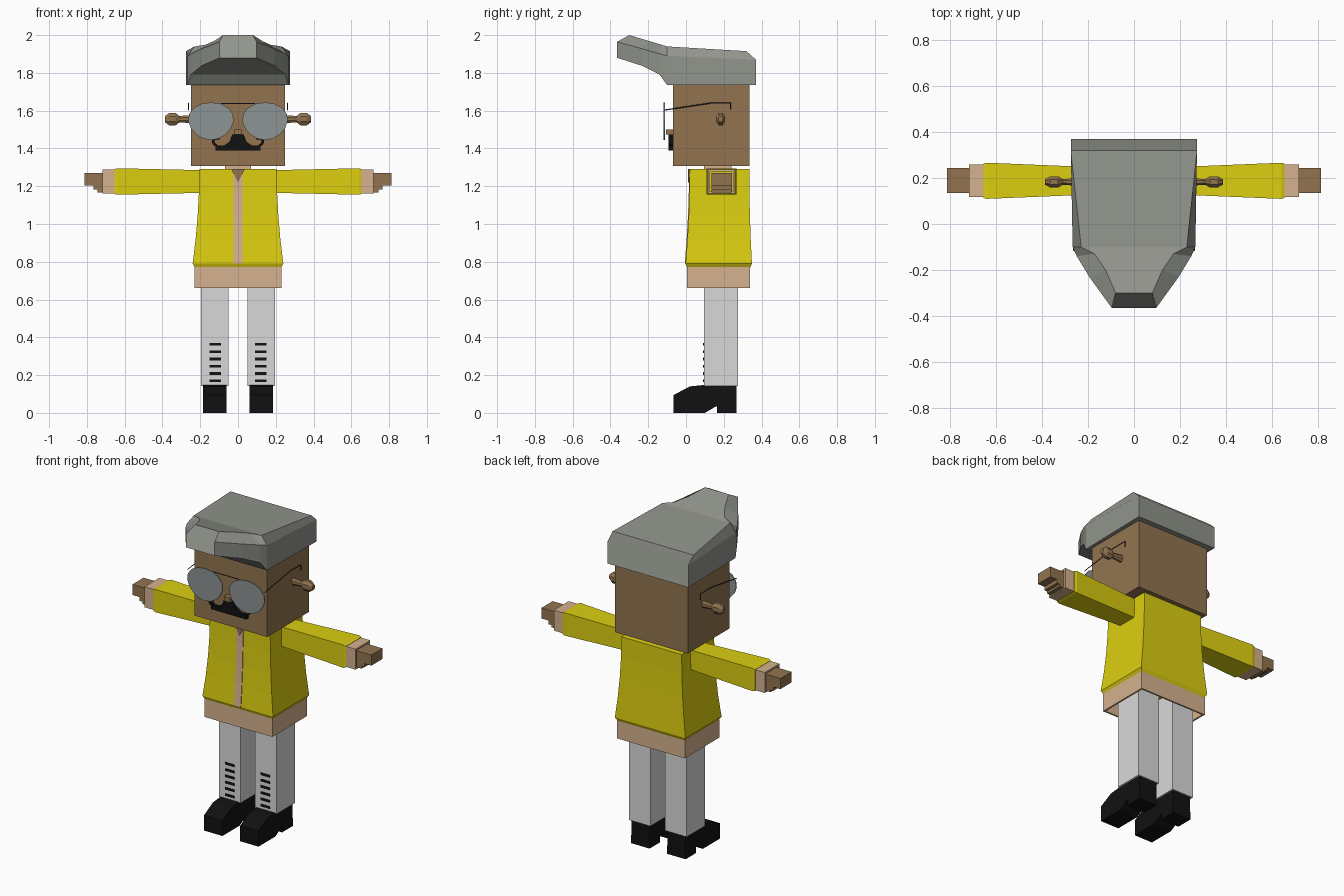
import bpy
import bmesh
from math import cos, sin, pi

default_cube = bpy.data.objects.get("Cube")
if default_cube:
    bpy.data.objects.remove(default_cube, do_unlink=True)


def material(name, *srgb):
    colour = [((channel / 255 + .055) / 1.055) ** 2.4 for channel in srgb] + [1]
    result = bpy.data.materials.new(name)
    result.use_nodes = True
    result.diffuse_color = colour
    shader = result.node_tree.nodes["Principled BSDF"]
    shader.inputs["Base Color"].default_value = colour
    return result


yellow = material("yellow cloth", 220, 206, 16)
tan = material("tan lining", 214, 178, 143)
skin = material("brown skin", 146, 116, 80)
pale = material("pale trousers", 217, 217, 217)
black = material("black", 17, 17, 17)
grey = material("grey hair", 146, 149, 141)
glass = material("lens grey", 141, 147, 148)
metal = material("dark wire", 55, 62, 66)


def add_object(name, data, colour):
    data.materials.append(colour)
    part = bpy.data.objects.new(name, data)
    bpy.context.collection.objects.link(part)
    return part


def loft(name, colour, rings, caps=True):
    """Join equal-length rings of points into one surface."""
    bm = bmesh.new()
    loops = [[bm.verts.new(point) for point in ring] for ring in rings]
    for lower, upper in zip(loops, loops[1:]):
        for i in range(len(lower)):
            bm.faces.new((lower[i - 1], lower[i], upper[i], upper[i - 1]))
    if caps:
        bm.faces.new(loops[0])
        bm.faces.new(loops[-1])
    bmesh.ops.recalc_face_normals(bm, faces=bm.faces)
    mesh = bpy.data.meshes.new(name)
    bm.to_mesh(mesh)
    bm.free()
    return add_object(name, mesh, colour)


def level(z, left, right, front, back):
    """Horizontal rectangle."""
    return [(left, front, z), (right, front, z), (right, back, z), (left, back, z)]


def upright(x, depth, height, y, z):
    """Rectangle facing sideways, centred on y and z."""
    return [(x, y + a * depth / 2, z + b * height / 2)
            for a, b in ((-1, -1), (1, -1), (1, 1), (-1, 1))]


def box(name, colour, left, right, front, back, low, high):
    return loft(name, colour, [level(z, left, right, front, back) for z in (low, high)])


def facing_slab(name, colour, outline, front, back):
    """Front-facing outline given depth."""
    return loft(name, colour, [[(x, y, z) for x, z in outline] for y in (front, back)])


def open_tube(name, colour, rings):
    """Hollow tube with a wall thickness."""
    tube = loft(name, colour, rings, caps=False)
    wall = tube.modifiers.new("wall", "SOLIDIFY")
    wall.thickness = .015


def wire(name, points):
    curve = bpy.data.curves.new(name, "CURVE")
    curve.dimensions = "3D"
    curve.bevel_depth = .003
    curve.bevel_resolution = 0
    line = curve.splines.new("POLY")
    line.points.add(len(points) - 1)
    for target, point in zip(line.points, points):
        target.co = (*point, 1)
    add_object(name, curve, metal)


# Jacket flares toward a bevelled lower edge
jacket_rings, strip_rings = [level(.77, -.228, .228, .006, .34)], []
for step in range(5):
    flare = .035 * (1 - step / 4) ** 2
    height = .79 + step / 8
    front = .02 - flare * .65
    half = .205 + flare
    jacket_rings.append(level(height, -half, half, front, .335 + flare * .4))
    strip_rings.append(level(height, -.023, .023, front - .004, front + .004))
loft("jacket", yellow, jacket_rings)
loft("front_strip", tan, strip_rings)
facing_slab("neck_opening", skin, [(-.035, 1.29), (.035, 1.29), (0, 1.22)], .011, .018)

# Hollow shirt hem and collar
open_tube("shirt_hem", tan, [level(z, -.23, .23, .005, .34) for z in (.66, .772)])
box("collar", tan, -.07, .07, .095, .24, 1.27, 1.31)

# Head and nose
box("head", skin, -.248, .248, -.07, .337, 1.308, 1.737)
box("nose", skin, -.022, .022, -.107, -.07, 1.473, 1.5)

# Hair: straight over the head, then rising and narrowing forward
hair_sides = [[(.275, .37, 1.735), (.275, .37, 1.87), (.275, .32, 1.915)]]
for sweep in (0, .15, .5, 1):
    half = .267 - .17 * sweep ** 1.2
    edge = -.1 - .265 * sweep
    hair_sides.append([
        (half, edge, 1.735 + .145 * sweep ** .5),
        (half, edge, 1.89 + .075 * sweep),
        (.23 - .15 * sweep ** .5, -.1 - .2 * sweep, 1.94 + .06 * sweep)])
loft("hair", grey, [side + [(-x, y, z) for x, y, z in reversed(side)]
                    for side in hair_sides])

# Moustache body
half_lip = [(.03, 1.475), (.045, 1.435), (.075, 1.415), (.12, 1.415), (.12, 1.39)]
mirrored = [(-x, z) for x, z in reversed(half_lip)]
facing_slab("moustache", black, half_lip + mirrored, -.092, -.068)

wire("glasses_bridge", [(x, -.115, 1.637) for x in (-.09, .09)])


def build_side(name, side):
    # Sleeve with a bevelled end, hollow cuff
    loft(name + "_sleeve", yellow, [
        upright(side * x, depth, height, .188, 1.225)
        for x, depth, height in ((.19, .12, .12), (.64, .157, .14), (.655, .15, .13))])
    open_tube(name + "_cuff", tan, [
        upright(side * x, .143, .126, .188, 1.225) for x in (.65, .718)])

    # Hand with stepped fingers
    for finger, reach, low in (("long", .813, 1.205), ("middle", .765, 1.182),
                               ("short", .745, 1.168)):
        box(f"{name}_{finger}_fingers", skin, side * .65, side * reach,
            .135, .243, low, 1.27)

    # Trouser leg with laces
    box(name + "_leg", pale, side * .05, side * .197, .095, .275, .143, .775)
    for row in range(6):
        height = .17 + row * .0385
        box(f"{name}_lace_{row + 1}", black, side * .09, side * .152,
            .091, .098, height - .007, height + .007)

    # Shoe with a sloping toe and a separate heel
    profile = [(-.065, 0), (-.065, .095), (.02, .14), (.09, .147), (.267, .147),
               (.267, .035), (.16, .035), (.1, 0)]
    loft(name + "_shoe", black, [[(side * x, y, z) for y, z in profile]
                                 for x in (.06, .185)])
    box(name + "_heel", black, side * .06, side * .185, .165, .268, 0, .05)

    # Ear: stalk widening into a flat-sided knob
    corners = [(corner + .5) * pi / 4 for corner in range(8)]
    loft(name + "_ear", skin, [
        [(side * x, .183 + .75 * radius * cos(a), 1.555 + radius * sin(a)) for a in corners]
        for x, radius in ((.24, .024), (.31, .018), (.33, .035), (.365, .035), (.387, .017))])

    # Curled moustache tip
    turns = [pi * (step / 6 - .55) for step in range(9)]
    curl = [(radius, a) for radius, path in ((.025, turns), (.012, turns[::-1])) for a in path]
    facing_slab(name + "_curl", black, [
        (side * (.113 + radius * cos(a)), 1.436 + radius * sin(a)) for radius, a in curl],
        -.092, -.068)

    # Teardrop lens and temple wire
    angles = [step * pi / 8 for step in range(16)]
    facing_slab(name + "_lens", glass, [
        (side * (.143 + .12 * cos(a) * (1 + .12 * sin(a))), 1.544 + .1 * sin(a))
        for a in angles], -.118, -.112)
    wire(name + "_temple", [(side * .263, y, z) for y, z in (
        (-.115, 1.603), (.13, 1.64), (.235, 1.64), (.235, 1.605))])


build_side("left", 1)
build_side("right", -1)
